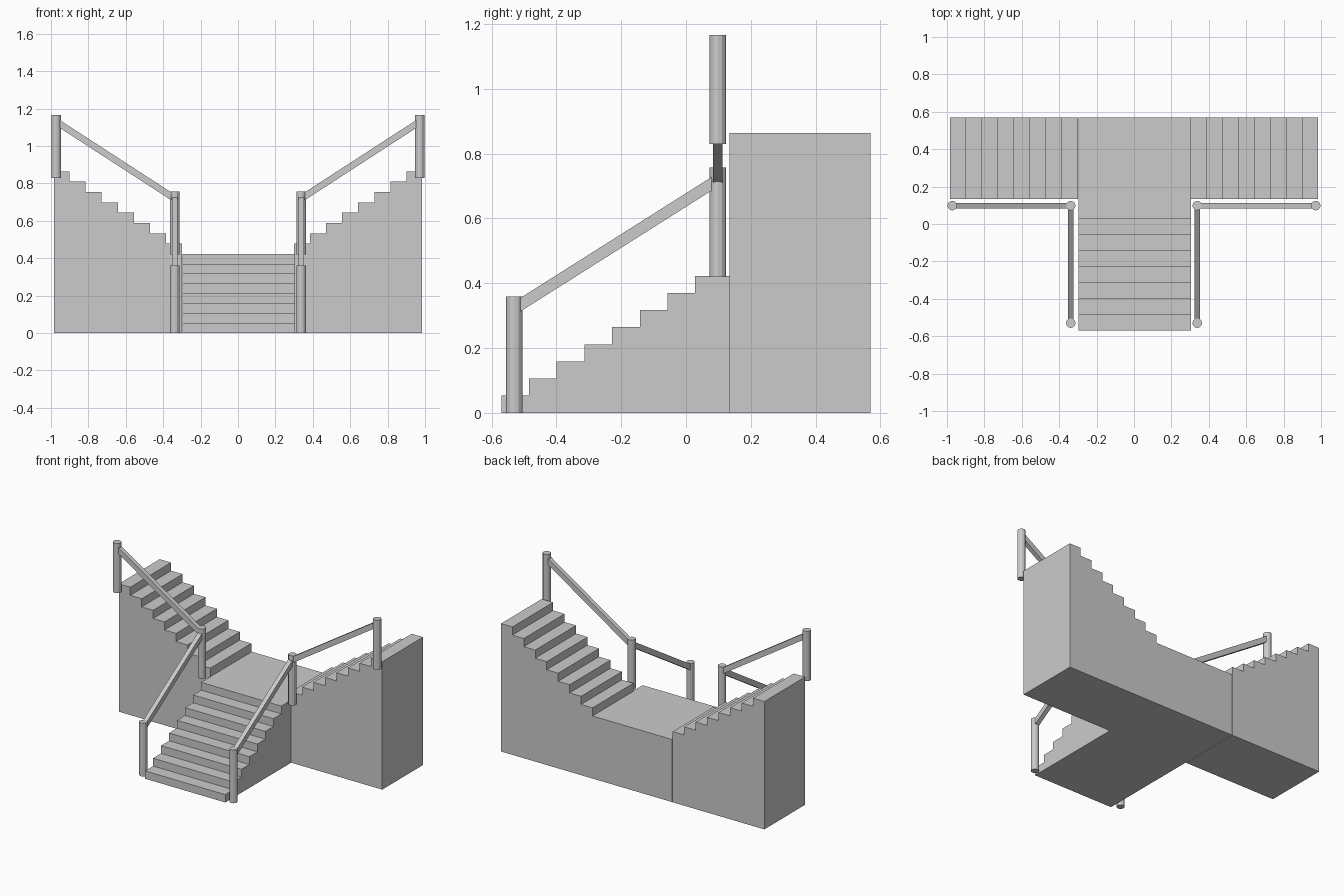
import bpy, bmesh, math
from mathutils import Vector

if "Cube" in bpy.data.objects:
    bpy.data.objects.remove(bpy.data.objects["Cube"])

N = 8  # steps per flight


def make_object(name, bm):
    bmesh.ops.recalc_face_normals(bm, faces=bm.faces)
    me = bpy.data.meshes.new(name)
    bm.to_mesh(me)
    bm.free()
    ob = bpy.data.objects.new(name, me)
    bpy.context.collection.objects.link(ob)
    return ob


def prism(name, points, offset):
    """Extrude a closed planar outline by an offset vector."""
    bm = bmesh.new()
    face = bm.faces.new([bm.verts.new(p) for p in points])
    ext = bmesh.ops.extrude_face_region(bm, geom=[face], use_keep_orig=True)
    verts = [v for v in ext["geom"] if isinstance(v, bmesh.types.BMVert)]
    bmesh.ops.translate(bm, verts=verts, vec=offset)
    return make_object(name, bm)


def stair_profile(start, run, base, rise, end):
    """Stepped side outline as (distance, height) pairs."""
    pts = [(start, 0)]
    for i in range(N):
        z = base + rise * (i + 1)
        pts.append((start + run * i, z))
        pts.append((end if i == N - 1 else start + run * (i + 1), z))
    pts.append((end, 0))
    if base > 0:
        pts[0] = (start, 0)
    return pts


def post(name, x, y, z0, z1, r=0.0255):
    bm = bmesh.new()
    bmesh.ops.create_cone(bm, cap_ends=True, segments=12, radius1=r, radius2=r, depth=z1 - z0)
    bmesh.ops.translate(bm, verts=bm.verts, vec=(x, y, (z0 + z1) / 2))
    return make_object(name, bm)


def rail(name, a, b, side, width=0.03, height=0.042):
    """Sloped bar with plumb-cut ends hidden inside the posts."""
    a, b, s = Vector(a), Vector(b), Vector(side) * width
    h = Vector((0, 0, height / 2))
    pts = [p - s / 2 for p in (a - h, b - h, b + h, a + h)]
    return prism(name, pts, s)


# front flight with landing
prof = stair_profile(-0.57, 0.0855, 0, 0.0529, 0.57)
prism("front_flight_and_landing", [(-0.296, y, z) for y, z in prof], (0.6, 0, 0))

# side flights, posts and rails
LOW, MID, TOP = (0.338, -0.53), (0.338, 0.098), (0.972, 0.098)
for s, label in ((-1, "left"), (1, "right")):
    prof = stair_profile(0.30, 0.0857, 0.423, 0.0552, 0.985)
    prism(label + "_flight", [(s * x, 0.134, z) for x, z in prof], (0, 0.436, 0))
    for part, (x, y), z0, z1 in (("lower", LOW, 0, 0.36), ("middle", MID, 0.42, 0.757),
                                 ("upper", TOP, 0.83, 1.167)):
        post(f"{label}_{part}_post", s * x, y, z0, z1)
    m = (s * MID[0], MID[1], 0.719)
    rail(label + "_lower_rail", (s * LOW[0], LOW[1], 0.322), m, (1, 0, 0))
    rail(label + "_upper_rail", m, (s * TOP[0], TOP[1], 1.13), (0, 1, 0))
